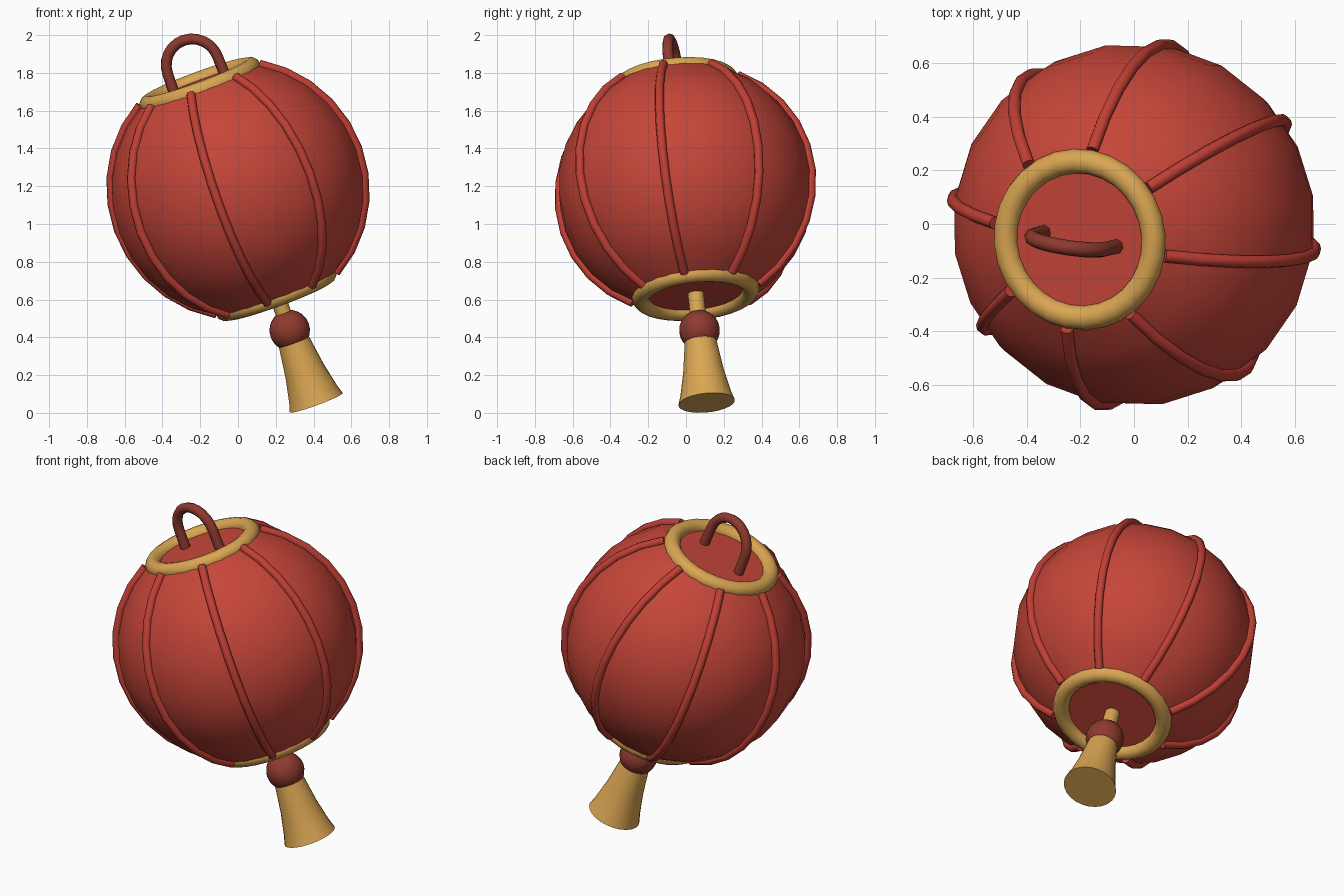
import bpy
import bmesh
from math import sin, cos, pi, radians
from mathutils import Matrix, Euler, Vector

if "Cube" in bpy.data.objects:
    bpy.data.objects.remove(bpy.data.objects["Cube"], do_unlink=True)


def material(name, rgb):
    mat = bpy.data.materials.new(name)
    mat.use_nodes = True
    mat.diffuse_color = (*rgb, 1)
    mat.node_tree.nodes["Principled BSDF"].inputs["Base Color"].default_value = (*rgb, 1)
    return mat


PAPER = material("paper red", (0.56, 0.06, 0.04))
RIB = material("rib red", (0.53, 0.05, 0.035))
DARK = material("dark red", (0.27, 0.042, 0.028))
GOLD = material("gold", (0.70, 0.38, 0.085))

# The whole lantern hangs tilted around the centre of its body
TILT = Euler((radians(9), radians(-18.8), radians(-11))).to_matrix().to_4x4()
PLACE = Matrix.Translation((0, -0.003, 1.185)) @ TILT


def finish(obj, name, mat, angle=40):
    obj.name = name
    obj.data.materials.clear()
    obj.data.materials.append(mat)
    bpy.ops.object.select_all(action='DESELECT')
    obj.select_set(True)
    bpy.context.view_layer.objects.active = obj
    bpy.ops.object.shade_smooth_by_angle(angle=radians(angle))
    obj.matrix_world = PLACE @ obj.matrix_world
    return obj


def lathe(name, profile, mat, sides, angle=40):
    """Spin (radius, height) points around the lantern axis and cap both ends."""
    bm = bmesh.new()
    loops = [[bm.verts.new((r * cos(2 * pi * i / sides), r * sin(2 * pi * i / sides), z))
              for i in range(sides)] for r, z in profile]
    for a, b in zip(loops, loops[1:]):
        for i in range(sides):
            j = (i + 1) % sides
            bm.faces.new((a[i], a[j], b[j], b[i]))
    bm.faces.new(loops[0])
    bm.faces.new(loops[-1])
    bmesh.ops.recalc_face_normals(bm, faces=bm.faces)
    mesh = bpy.data.meshes.new(name)
    bm.to_mesh(mesh)
    bm.free()
    obj = bpy.data.objects.new(name, mesh)
    bpy.context.collection.objects.link(obj)
    return finish(obj, name, mat, angle)


def tube(name, points, radius, mat):
    """Round rod along a path."""
    curve = bpy.data.curves.new(name, 'CURVE')
    curve.dimensions = '3D'
    curve.bevel_depth = radius
    curve.bevel_resolution = 2
    curve.use_fill_caps = True
    spline = curve.splines.new('POLY')
    spline.points.add(len(points) - 1)
    for p, co in zip(spline.points, points):
        p.co = (*co, 1)
    obj = bpy.data.objects.new(name, curve)
    bpy.context.collection.objects.link(obj)
    bpy.ops.object.select_all(action='DESELECT')
    obj.select_set(True)
    bpy.context.view_layer.objects.active = obj
    bpy.ops.object.convert(target='MESH')
    return finish(bpy.context.object, name, mat, 50)


def arc(radius, start, end, steps):
    angles = [radians(start + (end - start) * i / steps) for i in range(steps + 1)]
    return [(radius * cos(a), radius * sin(a)) for a in angles]


# Paper body: a globe with flat ends
lathe("paper_body", arc(0.677, -61, 61, 10), PAPER, 20, 26)

# Eight ribs over the body
for k in range(8):
    turn = Matrix.Rotation(k * pi / 4, 3, 'Z')
    path = [turn @ Vector((r, 0, z)) for r, z in arc(0.681, -60, 60, 10)]
    tube(f"rib_{k + 1}", path, 0.024, RIB)

# End rings
for name, z in (("top_ring", 0.588), ("bottom_ring", -0.588)):
    bpy.ops.mesh.primitive_torus_add(location=(0, 0, z), major_radius=0.293, minor_radius=0.046,
                                     major_segments=28, minor_segments=12)
    bpy.context.view_layer.update()
    finish(bpy.context.object, name, GOLD)

# Carrying handle
arch = [(x, 0, z + 0.70) for x, z in arc(0.142, 0, 180, 12)]
tube("handle", [(0.146, 0, 0.55)] + arch + [(-0.146, 0, 0.55)], 0.029, DARK)

# Tassel: cord, bead and flared skirt
lathe("tassel_cord", [(0.043, -0.56), (0.043, -0.88)], GOLD, 16)
bpy.ops.mesh.primitive_uv_sphere_add(segments=20, ring_count=12, radius=0.108, location=(0, 0, -0.80))
bpy.context.view_layer.update()
finish(bpy.context.object, "tassel_bead", DARK)
lathe("tassel_skirt", [(0.085, -0.865), (0.108, -1.03), (0.135, -1.16), (0.15, -1.21)], GOLD, 24)
